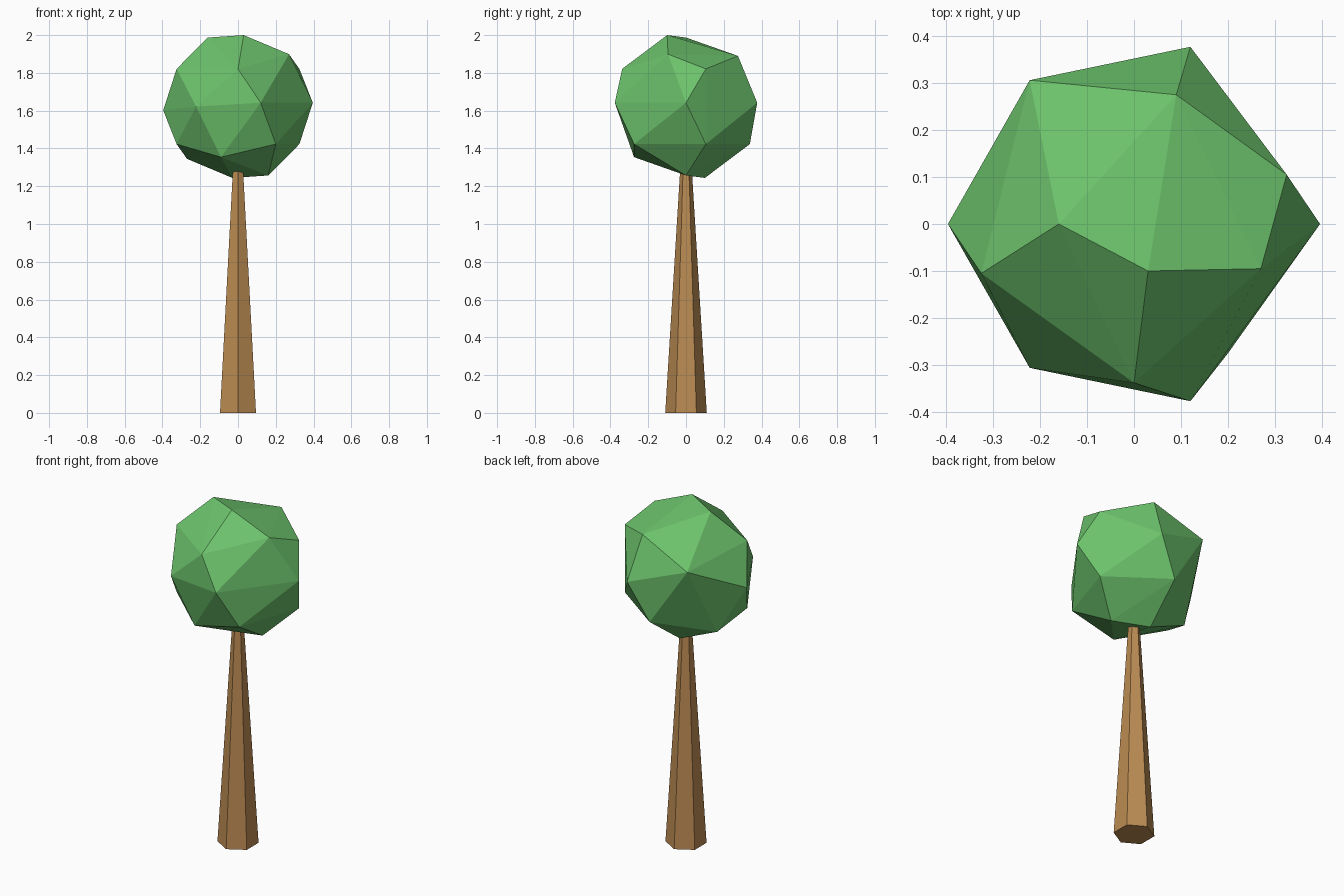
import bpy, bmesh
from mathutils import Vector

default_cube = bpy.data.objects.get("Cube")
if default_cube:
    bpy.data.objects.remove(default_cube, do_unlink=True)


def make_material(name, colour):
    material = bpy.data.materials.new(name)
    material.use_nodes = True
    rgba = (*colour, 1)
    material.diffuse_color = rgba
    material.node_tree.nodes["Principled BSDF"].inputs["Base Color"].default_value = rgba
    return material


def finish_object(name, bm, material):
    """Turn a bmesh into a flat shaded object with a single material."""
    bmesh.ops.recalc_face_normals(bm, faces=bm.faces)
    mesh = bpy.data.meshes.new(name)
    bm.to_mesh(mesh)
    bm.free()
    mesh.materials.append(material)
    part = bpy.data.objects.new(name, mesh)
    bpy.context.collection.objects.link(part)
    return part


leaf_green = make_material("leaf green", (0.15, 0.54, 0.15))
bark_brown = make_material("bark brown", (0.50, 0.26, 0.087))

# Trunk: tapered six-sided column with its tip buried in the crown
trunk_height, base_radius, tip_radius = 1.4, 0.11, 0.024
bm = bmesh.new()
bmesh.ops.create_cone(bm, cap_ends=True, segments=6, radius1=base_radius,
                      radius2=tip_radius, depth=trunk_height)
bmesh.ops.translate(bm, verts=bm.verts, vec=(0, 0, trunk_height / 2))
for vert in bm.verts:
    # keep a corner pointing to the front and the back
    vert.co.z = max(vert.co.z, 0)
finish_object("trunk", bm, bark_brown)

# Crown: faceted ball, most corners have a partner straight through the centre
crown_centre = Vector((0, 0, 1.622))
paired_corners = [
    (-0.16, 0, 0.365), (0.03, -0.10, 0.378),
    (0.27, -0.095, 0.277), (0.09, 0.275, 0.268),
    (0.325, 0.105, 0.199), (0, -0.338, 0.199),
    (-0.325, -0.105, 0.199), (0.396, 0, 0.02),
]
single_corners = [
    (0.12, -0.377, 0.02), (0.12, 0.377, 0.02),
    (-0.222, -0.306, 0), (-0.222, 0.306, 0.14),
    (0.2, -0.275, -0.199),
]
bm = bmesh.new()
for corner in paired_corners:
    for side in (1, -1):
        bm.verts.new(crown_centre + side * Vector(corner))
for corner in single_corners:
    bm.verts.new(crown_centre + Vector(corner))
bmesh.ops.convex_hull(bm, input=bm.verts)
finish_object("crown", bm, leaf_green)
